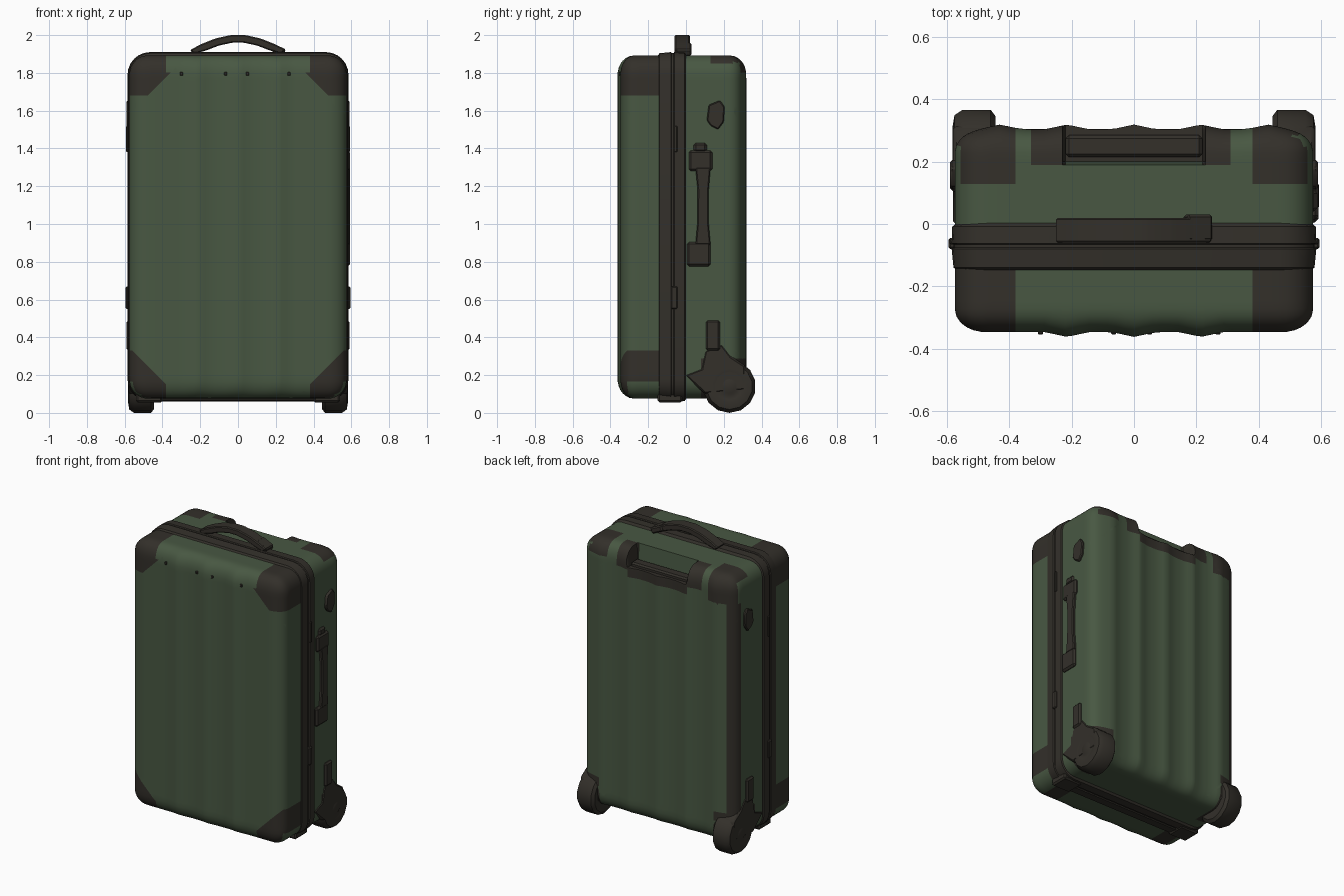
import bpy, bmesh, math
from mathutils import Vector, Matrix

if "Cube" in bpy.data.objects:
    bpy.data.objects.remove(bpy.data.objects["Cube"])


def material(name, rgb):
    m = bpy.data.materials.new(name)
    m.diffuse_color = (*rgb, 1)
    m.use_nodes = True
    m.node_tree.nodes["Principled BSDF"].inputs["Base Color"].default_value = m.diffuse_color
    return m


GREEN = material("olive_green", (0.065, 0.097, 0.055))
DARK = material("dark_brown", (0.033, 0.029, 0.023))


def finish(name, bm, mats):
    bmesh.ops.recalc_face_normals(bm, faces=bm.faces)
    me = bpy.data.meshes.new(name)
    bm.to_mesh(me)
    bm.free()
    for m in mats:
        me.materials.append(m)
    ob = bpy.data.objects.new(name, me)
    bpy.context.collection.objects.link(ob)
    return ob


def box(name, lo, hi, bevel=0.012, rot=None):
    lo, hi = Vector(lo), Vector(hi)
    bm = bmesh.new()
    bmesh.ops.create_cube(bm, size=1)
    bmesh.ops.scale(bm, vec=hi - lo, verts=bm.verts)
    bmesh.ops.bevel(bm, geom=bm.edges[:], offset=bevel, segments=1, affect='EDGES')
    if rot:
        bmesh.ops.rotate(bm, matrix=rot, verts=bm.verts)
    bmesh.ops.translate(bm, vec=(lo + hi) / 2, verts=bm.verts)
    return finish(name, bm, [DARK])


def prism(name, pts, axis, a, b, bevel=0.01):
    """Extrude a 2D outline along the x axis (points y,z) or the y axis (points x,z)."""
    bm = bmesh.new()
    put = (lambda p, t: (t, *p)) if axis == 'x' else (lambda p, t: (p[0], t, p[1]))
    r0, r1 = ([bm.verts.new(put(p, t)) for p in pts] for t in (a, b))
    bm.faces.new(r0)
    bm.faces.new(r1)
    n = len(pts)
    for i in range(n):
        bm.faces.new((r0[i], r0[(i + 1) % n], r1[(i + 1) % n], r1[i]))
    bmesh.ops.recalc_face_normals(bm, faces=bm.faces)
    bmesh.ops.bevel(bm, geom=bm.edges[:], offset=bevel, segments=1, affect='EDGES')
    return finish(name, bm, [DARK])


# Ribbed rounded shell, with the pull-handle notch in the top back edge
LO, HI = Vector((-0.575, -0.347, 0.075)), Vector((0.575, 0.304, 1.893))
RAD = Vector((0.1, 0.075, 0.1))
FLOOR = 1.775


def lines(lo, hi, n, extra):
    vals = [v for v in (lo + (hi - lo) * i / n for i in range(n + 1))
            if all(abs(v - e) > 0.008 for e in extra)]
    return sorted(vals + list(extra))


def shape(p):
    q = Vector([min(max(p[i], LO[i] + RAD[i]), HI[i] - RAD[i]) for i in range(3)])
    d = Vector([(p[i] - q[i]) / RAD[i] for i in range(3)]).normalized()
    v = q + d * RAD
    v = Vector([q[i] + d[i] * RAD[i] for i in range(3)])
    ribs = (-0.215, 0, 0.215) if d.y < 0 else (-0.43, -0.215, 0, 0.215, 0.43)
    v.y += 0.015 * d.y * sum(max(0, 1 - abs(v.x - x) / 0.07) for x in ribs)
    if abs(p.x) <= 0.2201 and p.y >= 0.1999:
        v.z = min(v.z, FLOOR)
    return v


def is_dark(c):
    ax = abs(c.x)
    if c.y < -0.14:                                     # front corner guards
        if c.z > 1.68 and ax > 0.37:
            return (0.575 - ax) + (1.893 - c.z) < 0.31 or c.y > -0.25
        if c.z < 0.33 and ax > 0.39:
            if ax > 0.5 and c.z < 0.165 and c.y > -0.31:
                return False
            return (0.575 - ax) + (c.z - 0.075) < 0.27 or c.y > -0.25
        return False
    if c.y < 0:                                         # seam
        return True
    if c.z > 1.70 and c.y > 0.14:                       # back top corners and notch
        if abs(c.x) < 0.22 and 0.188 < c.y < 0.2 and c.z > FLOOR:
            return False                                # green rear wall of the notch
        if ax > 0.38:
            if c.x > 0:
                return c.z > 1.855 or (c.y > 0.285 and c.z > 1.80)
            return c.z > 1.84 or c.y > 0.25
        if ax < (0.33 if c.x < 0 else 0.31):
            return c.y > 0.19 and c.z > (1.72 if ax < 0.225 else 1.76)
        return False
    if c.x < -0.52 and c.y > 0.225 and c.z > 0.2:       # worn back left edge
        return True
    return c.z < 0.28 and ax > 0.44 and c.y > 0.08      # wheel corners


axes = [lines(LO.x, HI.x, 40, (-0.38, -0.33, -0.23, -0.22, 0, 0.22, 0.23, 0.31, 0.38)),
        lines(LO.y, HI.y, 26, (-0.14, 0, 0.19, 0.2)),
        lines(LO.z, HI.z, 60, (0.165, 0.33, 1.68, 1.76))]
bm = bmesh.new()
cache = {}


def vert(idx):
    if idx not in cache:
        cache[idx] = bm.verts.new(shape(Vector([axes[a][idx[a]] for a in range(3)])))
    return cache[idx]


for a in range(3):
    b, c = (a + 1) % 3, (a + 2) % 3
    for end in (0, len(axes[a]) - 1):
        for i in range(len(axes[b]) - 1):
            for j in range(len(axes[c]) - 1):
                quad = []
                for di, dj in ((0, 0), (1, 0), (1, 1), (0, 1)):
                    idx = [0, 0, 0]
                    idx[a], idx[b], idx[c] = end, i + di, j + dj
                    quad.append(vert(tuple(idx)))
                bm.faces.new(quad)
# diagonal cuts give the corner guards clean edges
for s in (-1, 1):
    for z, n in ((1.893 - 0.31, 1), (0.075 + 0.27, -1)):
        bmesh.ops.bisect_plane(bm, geom=bm.verts[:] + bm.edges[:] + bm.faces[:], dist=1e-5,
                               plane_co=(s * 0.575, 0, z), plane_no=(s, 0, n))
for f in bm.faces:
    f.material_index = int(is_dark(f.calc_center_median()))
finish("case_shell", bm, [GREEN, DARK])

# Seam frame: rounded rectangle lofted in y, with a groove
bm = bmesh.new()
rings = []
for y, inset in ((-0.15, 0.02), (-0.14, 0.006), (-0.08, 0), (-0.076, 0.006), (-0.066, 0.006),
                 (-0.062, 0), (-0.008, 0.002), (0.005, 0.02)):
    ring = []
    for cx, cz, a0 in ((0.465, 1.79, 0), (-0.465, 1.79, 90), (-0.465, 0.18, 180), (0.465, 0.18, 270)):
        for k in range(7):
            a = math.radians(a0 + 15 * k)
            r = 0.12 - inset
            ring.append(bm.verts.new((cx + r * math.cos(a), y, cz + r * math.sin(a))))
    rings.append(ring)
for r0, r1 in zip(rings, rings[1:]):
    for i in range(len(r0)):
        k = (i + 1) % len(r0)
        bm.faces.new((r0[i], r0[k], r1[k], r1[i]))
finish("seam_frame", bm, [DARK])

# Top carry handle: arched strap with an end bracket
outer = [(-0.255, 1.92), (-0.2, 1.95), (-0.12, 1.982), (-0.04, 2.0), (0.04, 2.0),
         (0.12, 1.982), (0.2, 1.95), (0.25, 1.925)]
inner = [(0.23, 1.9), (0.16, 1.922), (0.1, 1.945), (0.03, 1.96), (-0.03, 1.96),
         (-0.1, 1.945), (-0.16, 1.922), (-0.23, 1.9)]
prism("top_handle", outer + inner, 'y', -0.06, 0.02, 0.006)
box("top_handle_bracket", (0.16, -0.055, 1.905), (0.25, 0.03, 1.945), 0.008,
    rot=Matrix.Rotation(math.radians(25), 3, 'Y'))

# Pull handle lying in the notch
box("pull_handle", (-0.219, 0.215, 1.75), (0.219, 0.285, 1.80), 0.01)

# Side handle on the right
box("side_handle_lower_mount", (0.55, 0.005, 0.775), (0.592, 0.13, 0.905))
box("side_handle_upper_mount", (0.55, 0.015, 1.28), (0.592, 0.14, 1.39))
box("side_handle_upper_tip", (0.55, 0.04, 1.38), (0.588, 0.11, 1.43))
grip = [(0.05, 0.89), (0.13, 0.89), (0.12, 1.0), (0.12, 1.18), (0.13, 1.3),
        (0.05, 1.3), (0.062, 1.18), (0.06, 1.0)]
prism("side_handle_grip", grip, 'x', 0.565, 0.594, 0.006)

# Side pads, latches, feet, wheels, mirrored left and right
PAD = [(0.11, 1.55), (0.13, 1.52), (0.17, 1.5), (0.2, 1.54), (0.205, 1.62), (0.18, 1.655), (0.12, 1.63)]
HOUSING = [(-0.01, 0.2), (0.08, 0.235), (0.1, 0.33), (0.19, 0.365), (0.24, 0.3),
           (0.315, 0.25), (0.315, 0.12), (0.1, 0.1)]
TREAD = [(0.05, 0.445), (0.12, 0.445), (0.14, 0.46), (0.14, 0.55), (0.122, 0.576),
         (0.085, 0.582), (0.07, 0.577), (0.045, 0.577), (0.035, 0.582)]
for side, s in (("left", -1), ("right", 1)):
    def sbox(name, x0, x1, y0, y1, z0, z1, bev=0.01):
        box(f"{side}_{name}", (min(s * x0, s * x1), y0, z0), (max(s * x0, s * x1), y1, z1), bev)

    prism(f"{side}_upper_pad", PAD, 'x', s * 0.55, s * 0.59, 0.006)
    sbox("lower_pad", 0.55, 0.59, 0.105, 0.18, 0.33, 0.49)
    sbox("lower_latch", 0.57, 0.595, -0.08, -0.045, 0.55, 0.67, 0.006)
    sbox("upper_latch", 0.57, 0.592, -0.065, -0.045, 1.38, 1.52, 0.004)
    sbox("front_foot", 0.40, 0.54, -0.15, -0.02, 0.055, 0.12)
    prism(f"{side}_wheel_housing", HOUSING, 'x', s * 0.435, s * 0.58, 0.01)

    # wheel turned from a (radius, x) profile
    bm = bmesh.new()
    n = 14
    rings = [[bm.verts.new((s * x, 0.23 + r * math.cos(math.tau * (k + 0.5) / n),
                            0.14 + r * math.sin(math.tau * (k + 0.5) / n)))
              for k in range(n)] for r, x in TREAD]
    for r0, r1 in zip(rings, rings[1:]):
        for k in range(n):
            bm.faces.new((r0[k], r0[(k + 1) % n], r1[(k + 1) % n], r1[k]))
    bm.faces.new(rings[0])
    bm.faces.new(rings[-1])
    finish(f"{side}_wheel", bm, [DARK])

# Small rivets along the front top
for i, x in enumerate((-0.3, -0.065, 0.05, 0.27)):
    box(f"rivet_{i + 1}", (x - 0.008, -0.355, 1.785), (x + 0.008, -0.335, 1.805), 0.003)

bpy.ops.object.select_all(action='SELECT')
bpy.context.view_layer.objects.active = bpy.data.objects["case_shell"]
bpy.ops.object.shade_smooth_by_angle(angle=math.radians(35))
